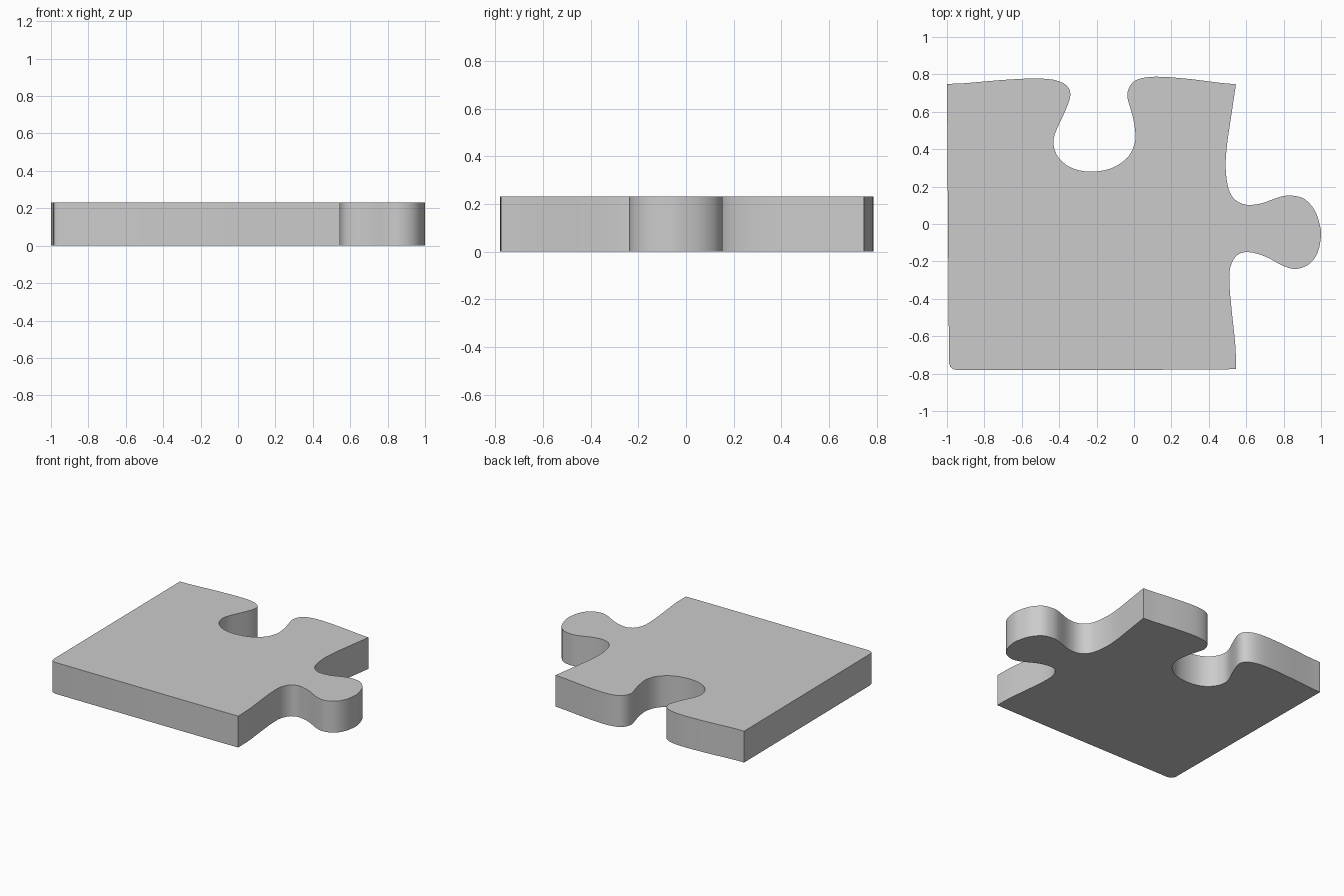
import bpy, bmesh
from mathutils import Vector

if "Cube" in bpy.data.objects:
    bpy.data.objects.remove(bpy.data.objects["Cube"])

HEIGHT = 0.232

# Top edge with the socket, left to right
top_edge = [(-1.0, .749), (-.9, .753), (-.73, .768), (-.55, .778), (-.43, .771), (-.36, .74),
            (-.34, .69), (-.365, .61), (-.42, .49), (-.43, .42), (-.40, .35), (-.33, .298),
            (-.23, .28), (-.12, .298), (-.035, .355), (0, .42), (.008, .48), (-.008, .58),
            (-.034, .67), (-.03, .72), (0, .763), (.06, .783), (.15, .787), (.3, .775),
            (.45, .756), (.545, .747)]
# Right edge with the knob, top to bottom
right_edge = [(.545, .747), (.52, .58), (.497, .42), (.49, .3), (.505, .19), (.54, .13),
              (.6, .103), (.68, .11), (.78, .145), (.84, .152), (.91, .135), (.965, .075),
              (.992, 0), (1.0, -.06), (.983, -.15), (.94, -.212), (.87, -.24), (.80, -.225),
              (.7, -.173), (.61, -.15), (.55, -.168), (.515, -.23), (.51, -.32),
              (.523, -.47), (.542, -.65), (.545, -.776)]
# Straight bottom and left edges with one rounded corner
plain_edges = [(.42, -.778), (0, -.78), (-.945, -.781), (-.968, -.776), (-.983, -.763), (-.989, -.74)]


def smooth_run(points, steps=3):
    """Catmull-Rom curve through the points, without the last one."""
    p = [Vector(q) for q in points]
    p = [2 * p[0] - p[1]] + p + [2 * p[-1] - p[-2]]
    out = []
    for a, b, c, d in zip(p, p[1:], p[2:], p[3:]):
        for i in range(steps):
            t = i / steps
            out.append(0.5 * (2 * b + (c - a) * t + (2 * a - 5 * b + 4 * c - d) * t * t
                              + (3 * b - a - 3 * c + d) * t ** 3))
    return out


outline = smooth_run(top_edge) + smooth_run(right_edge) + [Vector(right_edge[-1])]
outline += [Vector(q) for q in plain_edges]

# Extrude the outline into a flat slab
bm = bmesh.new()
base = bm.faces.new([bm.verts.new((v.x, v.y, 0)) for v in outline])
top = bmesh.ops.extrude_face_region(bm, geom=[base], use_keep_orig=True)
bmesh.ops.translate(bm, vec=(0, 0, HEIGHT),
                    verts=[g for g in top["geom"] if isinstance(g, bmesh.types.BMVert)])
bmesh.ops.recalc_face_normals(bm, faces=bm.faces)
mesh = bpy.data.meshes.new("puzzle_piece")
bm.to_mesh(mesh)
bm.free()

piece = bpy.data.objects.new("puzzle_piece", mesh)
bpy.context.collection.objects.link(piece)
bpy.context.view_layer.objects.active = piece
piece.select_set(True)
bpy.ops.object.shade_smooth_by_angle(angle=0.6)
